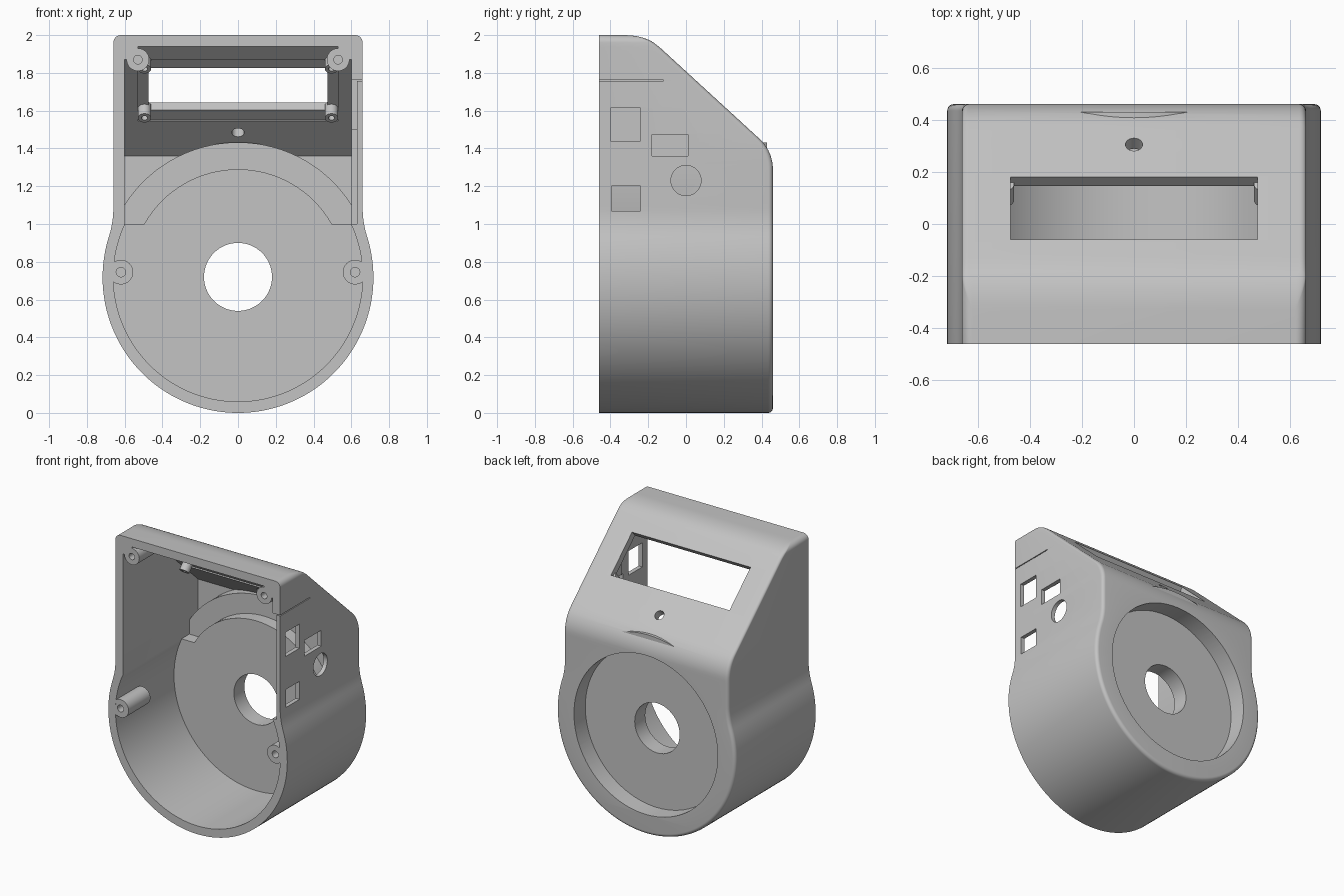
import bpy, bmesh, math
from mathutils import Vector, Matrix

if "Cube" in bpy.data.objects:
    bpy.data.objects.remove(bpy.data.objects["Cube"])

grey = bpy.data.materials.new("plain_grey")
grey.use_nodes = True
GREY = (0.55, 0.55, 0.55, 1)
grey.diffuse_color = GREY
grey.node_tree.nodes["Principled BSDF"].inputs["Base Color"].default_value = GREY

FRONT, BACK = -0.46, 0.46
HUB = 0.72                                   # height of the round axis
TILT = 0.7425                                # sloped face, angle from vertical
N = Vector((0, math.sin(TILT), math.cos(TILT)))


def make(name, bm):
    bmesh.ops.recalc_face_normals(bm, faces=bm.faces)
    mesh = bpy.data.meshes.new(name)
    bm.to_mesh(mesh)
    bm.free()
    ob = bpy.data.objects.new(name, mesh)
    bpy.context.scene.collection.objects.link(ob)
    mesh.materials.append(grey)
    return ob


def cyl(a, b, r, sides=32):
    a, b = Vector(a), Vector(b)
    bm = bmesh.new()
    rot = (b - a).to_track_quat('Z', 'Y').to_matrix().to_4x4()
    bmesh.ops.create_cone(bm, cap_ends=True, segments=sides, radius1=r, radius2=r,
                          depth=(b - a).length,
                          matrix=Matrix.Translation((a + b) / 2) @ rot)
    return make("cylinder_part", bm)


def box(x, y, z):
    bm = bmesh.new()
    size = [p[1] - p[0] for p in (x, y, z)]
    mid = [(p[0] + p[1]) / 2 for p in (x, y, z)]
    bmesh.ops.create_cube(bm, size=1, matrix=Matrix.Translation(mid) @ Matrix.Diagonal(size + [1]))
    return make("box_part", bm)


def slope_box(centre, half_x, half_s, low, high):
    # box lying in the plane of the sloped face
    ob = box((-half_x, half_x), (-half_s, half_s), (low, high))
    ob.data.transform(Matrix.Translation(centre) @ Matrix.Rotation(-TILT, 4, 'X'))
    return ob


def arc(cx, cz, r, a0, a1, n):
    out = []
    for i in range(n + 1):
        a = math.radians(a0 + (a1 - a0) * i / n)
        out.append((cx + r * math.cos(a), cz + r * math.sin(a)))
    return out


def lofted(name, half, depth, front, bevel=0):
    # symmetric solid: half outline in xz, its rear follows depth(z)
    bm = bmesh.new()
    rings = [[(x, front, z) for x, z in half]]
    steps = 6 if bevel else 0
    for k in range(steps + 1):
        t = math.pi / 2 * k / steps if bevel else math.pi / 2
        ring = []
        for i, (x, z) in enumerate(half):
            px, pz = half[i - 1] if i else (-half[1][0], half[1][1])
            nx, nz = half[i + 1] if i + 1 < len(half) else (-x, z)
            n = Vector((nz - pz, px - nx)).normalized()
            inset = bevel * (1 - math.cos(t))
            qx, qz = max(x - n.x * inset, 0), z - n.y * inset
            ring.append((qx, depth(qz) - bevel * (1 - math.sin(t)), qz))
        rings.append(ring)
    right = [[bm.verts.new(p) for p in ring] for ring in rings]
    left = [[v if v.co.x < 1e-5 else bm.verts.new((-v.co.x, v.co.y, v.co.z)) for v in ring]
            for ring in right]

    def face(*vs):
        bm.faces.new(list(dict.fromkeys(vs)))

    loops = [r + [v for v in reversed(l) if v not in r] for r, l in zip(right, left)]
    face(*loops[0])
    for a, b in zip(loops, loops[1:]):
        for i in range(len(a)):
            face(a[i - 1], a[i], b[i], b[i - 1])
    r, l = right[-1], left[-1]
    for i in range(len(r) - 1):
        face(l[i], r[i], r[i + 1], l[i + 1])
    return make(name, bm)


def outer_depth(z):
    if z < 1.29:
        return BACK
    if z < 1.452:
        return 0.24 + math.sqrt(0.22 ** 2 - (z - 1.29) ** 2)
    if z < 1.934:
        return (1.808 - z) / 0.917
    return -0.307 + math.sqrt(max(0, 0.25 ** 2 - (z - 1.75) ** 2))


def inner_depth(z):
    return min(0.40, (1.727 - z) / 0.917)


def on_inner_slope(x, z):
    return Vector((x, inner_depth(z), z))


# Outer shell: round drum blending into a box with a sloped rear
outline = arc(0, 0.717, 0.717, -90, 17.6, 48)
outline += arc(1.16, 1.085, 0.5, 197.6, 180, 8)[1:]
outline += [(0.66, 1.085 + 0.875 * i / 40) for i in range(1, 40)]
outline += arc(0.62, 1.96, 0.04, 0, 90, 8)
housing = lofted("housing", outline, outer_depth, FRONT, 0.025)


def combine(operation, tool):
    mod = housing.modifiers.new("cut", 'BOOLEAN')
    mod.operation, mod.object, mod.solver = operation, tool, 'EXACT'
    bpy.context.view_layer.objects.active = housing
    bpy.ops.object.modifier_apply(modifier=mod.name)
    bpy.data.objects.remove(tool)


def cut(tool):
    combine('DIFFERENCE', tool)


def add(tool):
    combine('UNION', tool)


# Hollow interior
inner = arc(0, HUB, 0.66, -90, 24.6, 48) + [(0.6, 1.36), (0.6, 1.94)]
cut(lofted("cavity", inner, inner_depth, -0.6))

# Stepped hub plates on the rear wall
add(cyl((0, 0.30, HUB), (0, 0.43, HUB), 0.712, 96))
lower = [(x, z) for x, z in arc(0, HUB, 0.69, -90, 23.9, 40)]
add(lofted("lower_plate", lower, lambda z: 0.42, 0.21))
add(cyl((0, 0.21, HUB), (0, 0.425, HUB), 0.57, 96))

# Rear dish and centre hole
cut(cyl((0, 0.33, HUB), (0, 0.6, HUB), 0.576, 96))
cut(cyl((0, 0, HUB), (0, 0.6, HUB), 0.18, 64))

# Sloped display window, its inner rebate and the small round hole
cut(slope_box(on_inner_slope(0, 1.7075), 0.53, 0.24, -0.03, 0.008))
cut(slope_box(Vector((0, 0.06, 1.753)), 0.475, 0.163, -0.12, 0.1))
pin = Vector((0, 0.305, 1.528))
cut(cyl(pin - N * 0.08, pin + N * 0.05, 0.033))

for s in (-1, 1):
    # Top corner blocks and screw bosses
    add(box(sorted((s * 0.53, s * 0.62)), (FRONT + 0.001, -0.2), (1.87, 1.96)))
    add(cyl((s * 0.53, FRONT + 0.001, 1.87), (s * 0.53, -0.17, 1.87), 0.06))
    cut(cyl((s * 0.53, -0.6, 1.87), (s * 0.53, -0.25, 1.87), 0.023, 20))
    # Side screw bosses
    add(cyl((s * 0.62, FRONT + 0.001, 0.745), (s * 0.62, -0.21, 0.745), 0.065))
    cut(cyl((s * 0.62, -0.6, 0.745), (s * 0.62, -0.26, 0.745), 0.025, 20))
    # Display standoffs
    for z in (1.605, 1.865):
        p = on_inner_slope(s * 0.495, z)
        add(cyl(p - N * 0.06, p + N * 0.03, 0.035, 24))
        cut(cyl(p - N * 0.1, p - N * 0.01, 0.016, 16))

# Thinned left wall, slit and connector openings
cut(box((0.55, 0.63), (-0.6, -0.12), (1.0, 1.757)))
cut(box((0.55, 0.63), (-0.13, 0.12), (1.0, 1.5)))
cut(box((0.55, 0.8), (-0.6, -0.12), (1.757, 1.763)))
for y, z in (((-0.40, -0.24), (1.44, 1.615)),
             ((-0.18, 0.01), (1.36, 1.475)),
             ((-0.395, -0.24), (1.07, 1.20))):
    cut(box((0.5, 0.8), y, z))
cut(cyl((0.5, 0, 1.23), (0.8, 0, 1.23), 0.08, 40))

# Smooth curved faces, keep edges crisp
bpy.ops.object.select_all(action='DESELECT')
housing.select_set(True)
bpy.context.view_layer.objects.active = housing
bpy.ops.object.shade_smooth_by_angle(angle=math.radians(28))
